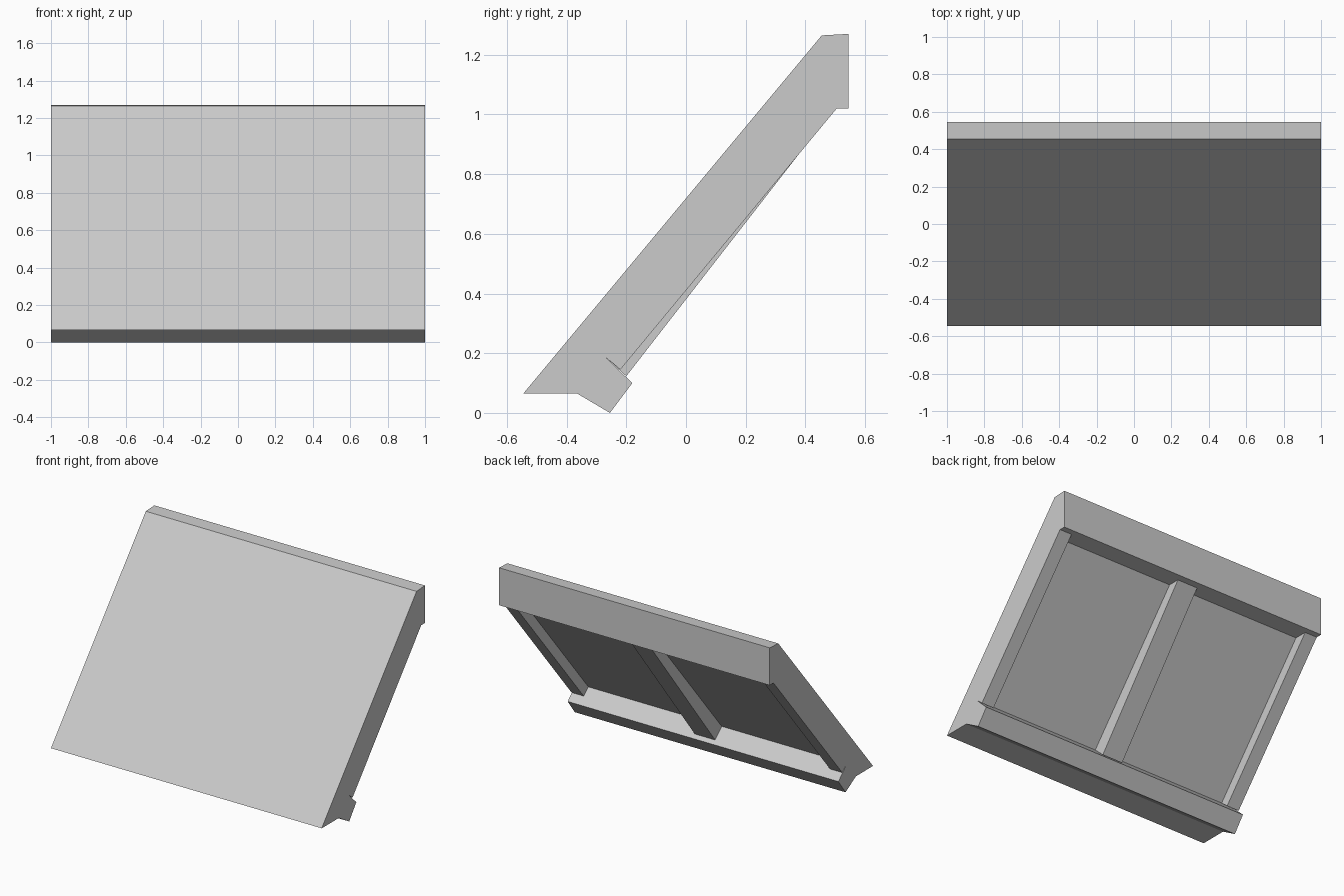
import bpy
import bmesh

cube = bpy.data.objects.get("Cube")
if cube:
    bpy.data.objects.remove(cube, do_unlink=True)

grey = bpy.data.materials.new("light_grey")
grey.use_nodes = True
colour = (0.6, 0.6, 0.6, 1)
grey.diffuse_color = colour
grey.node_tree.nodes["Principled BSDF"].inputs["Base Color"].default_value = colour


def extrude_profile(name, profile, x_min, x_max):
    """Sweep a closed (y, z) outline along x into a flat-faced solid."""
    bm = bmesh.new()
    face = bm.faces.new([bm.verts.new((x_min, y, z)) for y, z in profile])
    swept = bmesh.ops.extrude_face_region(bm, geom=[face])["geom"]
    verts = [v for v in swept if isinstance(v, bmesh.types.BMVert)]
    bmesh.ops.translate(bm, verts=verts, vec=(x_max - x_min, 0, 0))
    bmesh.ops.recalc_face_normals(bm, faces=bm.faces)
    mesh = bpy.data.meshes.new(name)
    bm.to_mesh(mesh)
    bm.free()
    mesh.materials.append(grey)
    obj = bpy.data.objects.new(name, mesh)
    bpy.context.collection.objects.link(obj)
    return obj


# Corners where the back of the panel meets the two beams
back_top = (0.42, 1.02)
back_bottom = (-0.27, 0.187)

# Sloping panel with the top beam and bottom lip in one section
extrude_profile("sloped_panel", [
    (-0.545, 0.065), (0.455, 1.265), (0.545, 1.27), (0.545, 1.02),
    back_top, back_bottom,
    (-0.18, 0.10), (-0.255, 0.0), (-0.365, 0.065)], -1, 1)

# Ribs along both side edges
side_rib = [back_top, (0.505, 1.02), (-0.22, 0.145), back_bottom]
for name, x_min, x_max in (("right_rib", -1, -0.91), ("left_rib", 0.91, 1)):
    extrude_profile(name, side_rib, x_min, x_max)

# Wider middle rib, slightly deeper towards the bottom
centre_rib = [back_top, (0.497, 1.02), (-0.2, 0.123), back_bottom]
extrude_profile("centre_rib", centre_rib, -0.075, 0.075)
